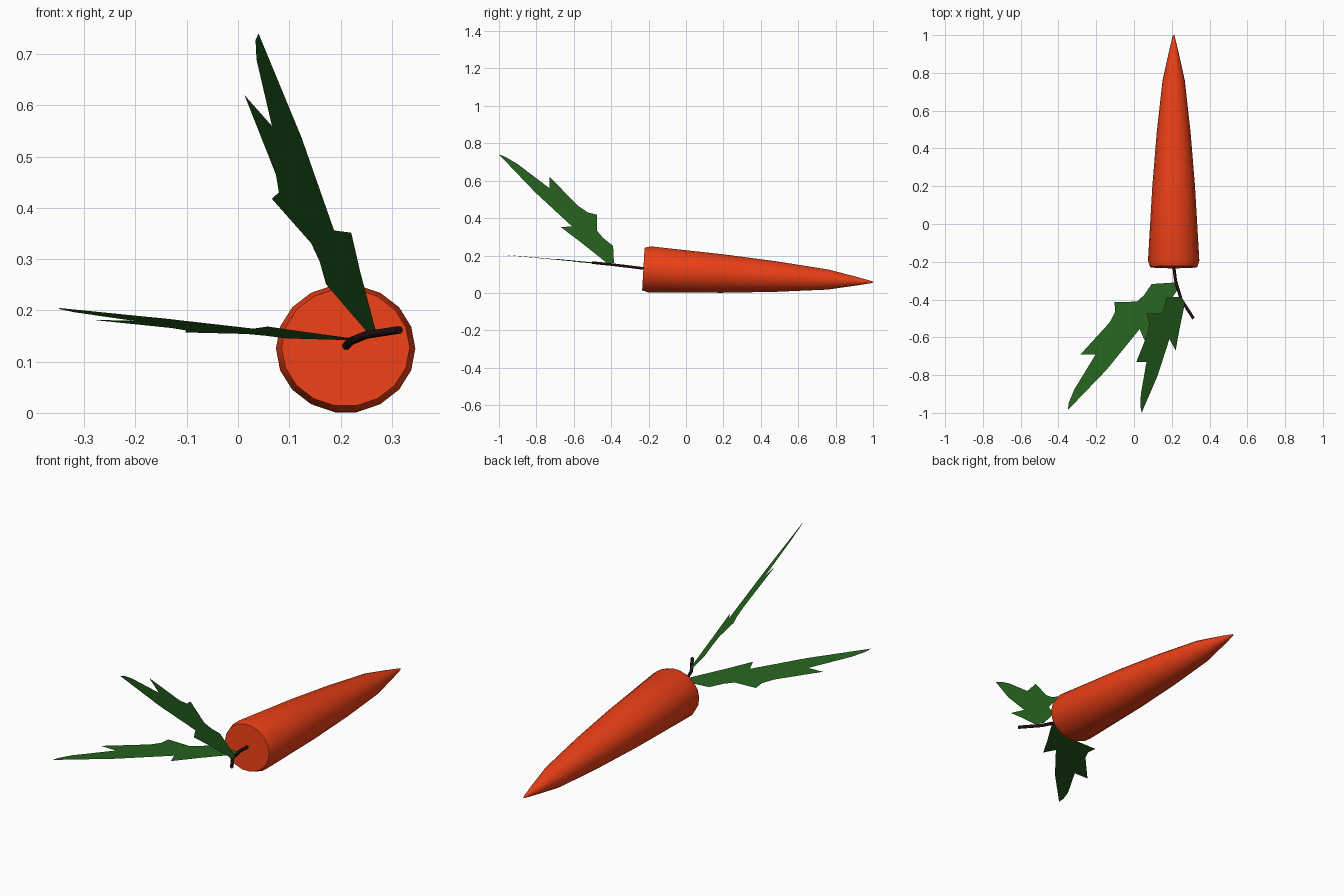
import bpy
import bmesh
from math import cos, sin, tau, radians
from mathutils import Vector

if "Cube" in bpy.data.objects:
    bpy.data.objects.remove(bpy.data.objects["Cube"])


def material(name, color):
    m = bpy.data.materials.new(name)
    m.diffuse_color = (*color, 1)
    m.use_nodes = True
    m.node_tree.nodes["Principled BSDF"].inputs["Base Color"].default_value = m.diffuse_color
    return m


def add_object(name, data, mat):
    ob = bpy.data.objects.new(name, data)
    bpy.context.collection.objects.link(ob)
    data.materials.append(mat)
    return ob


orange = material("orange", (0.83, 0.05, 0.008))
green = material("green", (0.02, 0.13, 0.014))
dark = material("dark_brown", (0.02, 0.005, 0.005))

# Carrot root: 18-sided rings (y, radius) along a gently drooping axis
SIDES, TILT, FLAT = 18, 0.057, 0.92
profile = [(-0.228, 0.125), (-0.195, 0.136), (0.2, 0.113), (0.48, 0.09),
           (0.76, 0.059), (0.9, 0.028), (0.985, 0.008), (1.0, 0.003)]
bm = bmesh.new()
rings = []
for y, r in profile:
    zc = 0.126 - TILT * (y + 0.2)
    ring = []
    for i in range(SIDES):
        a = tau * i / SIDES
        dz = FLAT * r * sin(a)
        ring.append(bm.verts.new((0.21 + r * cos(a), y + TILT * dz, zc + dz)))
    rings.append(ring)
for a, b in zip(rings, rings[1:]):
    for i in range(SIDES):
        j = (i + 1) % SIDES
        bm.faces.new((a[i], a[j], b[j], b[i]))
bm.faces.new(rings[0])
bm.faces.new(rings[-1])
bmesh.ops.recalc_face_normals(bm, faces=bm.faces[:])
me = bpy.data.meshes.new("carrot_root")
bm.to_mesh(me)
bm.free()
root = add_object("carrot_root", me, orange)
bpy.context.view_layer.objects.active = root
root.select_set(True)
bpy.ops.object.shade_smooth_by_angle(angle=radians(40))

# Stem: thin bent tube
cu = bpy.data.curves.new("stem", 'CURVE')
cu.dimensions = '3D'
cu.bevel_depth = 0.008
cu.bevel_resolution = 1
cu.use_fill_caps = True
path = [(0.21, -0.22, 0.13), (0.22, -0.3, 0.14), (0.25, -0.4, 0.152), (0.315, -0.5, 0.162)]
sp = cu.splines.new('POLY')
sp.points.add(len(path) - 1)
for p, co in zip(sp.points, path):
    p.co = (*co, 1)
add_object("stem", cu, dark)

# Leaves: one jagged flat outline (along, across) placed twice
outline = [(0, 0), (0.083, 0.087), (0.154, 0.08), (0.203, 0.087), (0.28, 0.174),
           (0.32, 0.139), (0.38, 0.126), (0.607, 0.136), (0.554, 0.075),
           (0.768, 0.043), (0.84, 0.02), (0.871, 0), (0.578, -0.02),
           (0.304, -0.016), (0.335, -0.077), (0.21, -0.058), (0.024, -0.036)]


def leaf(name, base, along, across):
    base, along, across = Vector(base), Vector(along), Vector(across)
    me = bpy.data.meshes.new(name)
    me.from_pydata([base + along * u + across * v for u, v in outline], [],
                   [list(range(len(outline)))])
    add_object(name, me, green)


leaf("upright_leaf", (0.25, -0.385, 0.16), (-0.241, -0.706, 0.666), (-0.67, 0.618, 0.41))
leaf("flat_leaf", (0.215, -0.31, 0.142), (-0.649, -0.775, 0.072), (-0.78, 0.65, -0.03))
